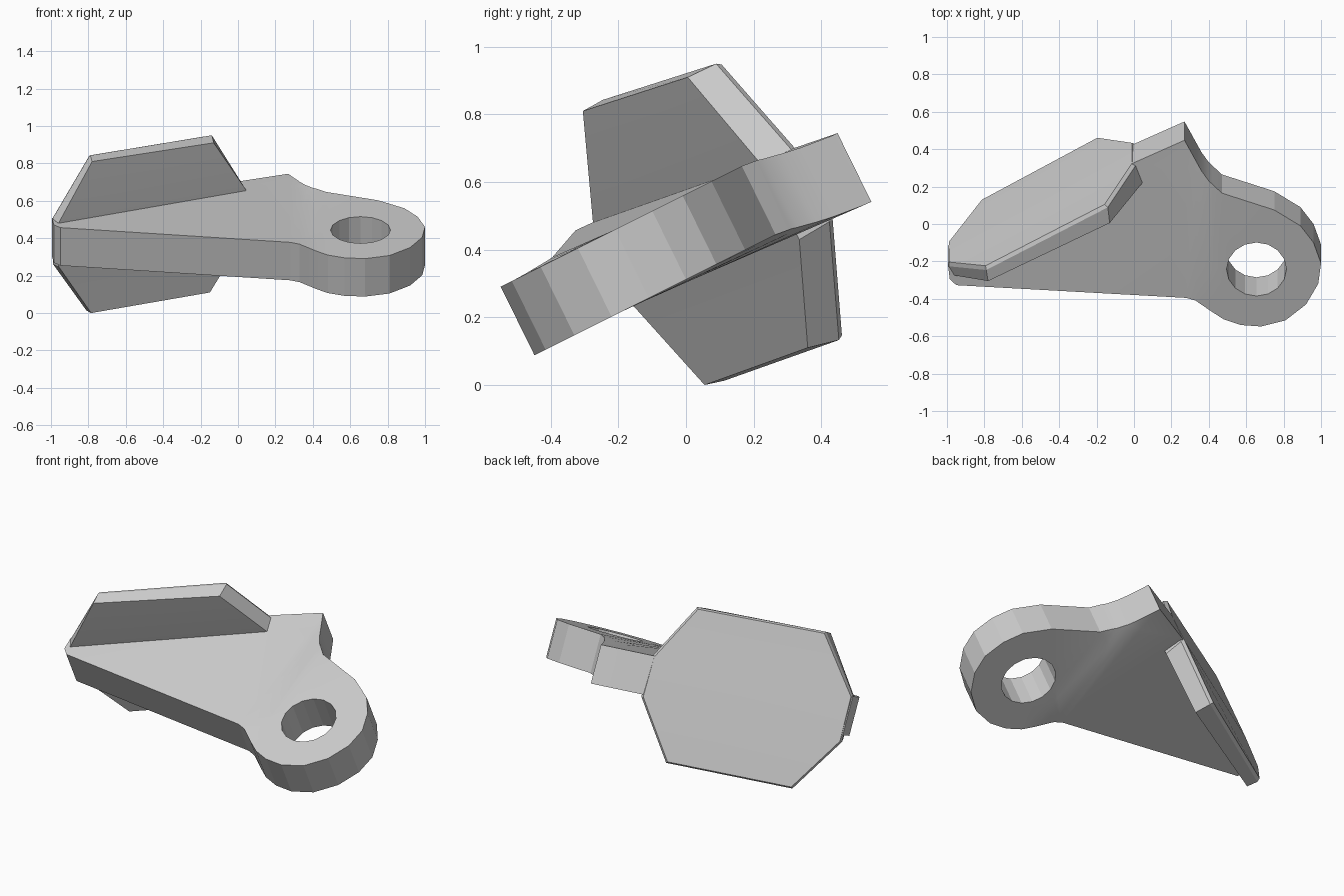
import bpy, bmesh, math
from mathutils import Vector

if "Cube" in bpy.data.objects:
    bpy.data.objects.remove(bpy.data.objects["Cube"])


def finish(bm, name, angle):
    bmesh.ops.recalc_face_normals(bm, faces=bm.faces)
    me = bpy.data.meshes.new(name)
    bm.to_mesh(me)
    bm.free()
    ob = bpy.data.objects.new(name, me)
    bpy.context.collection.objects.link(ob)
    bpy.ops.object.select_all(action='DESELECT')
    ob.select_set(True)
    bpy.context.view_layer.objects.active = ob
    bpy.ops.object.shade_smooth_by_angle(angle=math.radians(angle))
    return ob


def surface_z(x, y):
    # arm plane eases into the slightly steeper eye plane
    arm = 0.375 + 0.4345 * (y + 0.40) - 0.04 * (x - 0.3)
    eye = 0.29 + 0.5 * (y + 0.55)
    t = min(1, max(0, (x - 0.28) / 0.19))
    t = t * t * (3 - 2 * t)
    return arm + (eye - arm) * t


# Tilted arm with eye: flat outline and hole, filled, draped, then extruded
outline = [(-0.995, -0.215), (-0.985, -0.295), (-0.95, -0.327), (0.28, -0.395),
           (0.33, -0.41), (0.41, -0.465), (0.48, -0.51), (0.57, -0.54),
           (0.68, -0.548), (0.81, -0.515), (0.92, -0.43), (0.985, -0.32),
           (1.0, -0.21), (0.96, -0.10), (0.89, -0.01), (0.75, 0.075),
           (0.47, 0.165), (0.40, 0.23), (0.36, 0.285), (0.27, 0.448), (0.0, 0.328)]
hole = [(0.655 + 0.16 * math.cos(i * math.tau / 16),
         -0.242 + 0.143 * math.sin(i * math.tau / 16)) for i in range(16)]
bm = bmesh.new()
for loop in (outline, hole):
    vs = [bm.verts.new((x, y, 0)) for x, y in loop]
    for a, b in zip(vs, vs[1:] + vs[:1]):
        bm.edges.new((a, b))
bmesh.ops.triangle_fill(bm, edges=bm.edges[:], use_beauty=True, normal=(0, 0, 1))
for x in (0.28, 0.33, 0.375, 0.42, 0.47):
    bmesh.ops.bisect_plane(bm, geom=bm.verts[:] + bm.edges[:] + bm.faces[:],
                           dist=1e-4, plane_co=(x, 0, 0), plane_no=(1, 0, 0))
for v in bm.verts:
    v.co.z = surface_z(v.co.x, v.co.y)
ext = bmesh.ops.extrude_face_region(bm, geom=bm.faces[:], use_keep_orig=True)
for g in ext['geom']:
    if isinstance(g, bmesh.types.BMVert):
        g.co += Vector((0, 0.10, -0.203))
finish(bm, "eye_arm", 14)

# Eight-sided end plate: back and front corner rings, paired across the middle strip
back = [(-1, -0.21, 0.51), (-0.80, -0.23, 0.85), (-0.15, 0.105, 0.957), (0, 0.33, 0.70),
        (0, 0.44, 0.49), (-0.19, 0.468, 0.14), (-0.82, 0.13, 0.02), (-1, -0.10, 0.27)]
front = [(-0.96, -0.275, 0.48), (-0.78, -0.305, 0.81), (-0.13, 0.005, 0.91), (0.045, 0.22, 0.655),
         (0.045, 0.335, 0.43), (-0.15, 0.36, 0.11), (-0.785, 0.055, 0.0), (-0.96, -0.17, 0.25)]
bm = bmesh.new()
bc = sum((Vector(p) for p in back), Vector()) / 8
push = Vector((0.010, -0.016, -0.007))
rings = [[bm.verts.new(bc + (Vector(p) - bc) * 0.98) for p in back],
         [bm.verts.new(Vector(p) + push) for p in back],
         [bm.verts.new(p) for p in front]]
for r, s in zip(rings, rings[1:]):
    for i in range(8):
        j = (i + 1) % 8
        bm.faces.new((r[i], r[j], s[j], s[i]))
for r in (rings[0], rings[2]):
    for q in ((0, 1, 2, 3), (0, 3, 4, 7), (4, 5, 6, 7)):
        bm.faces.new([r[k] for k in q])
finish(bm, "end_plate", 15)
